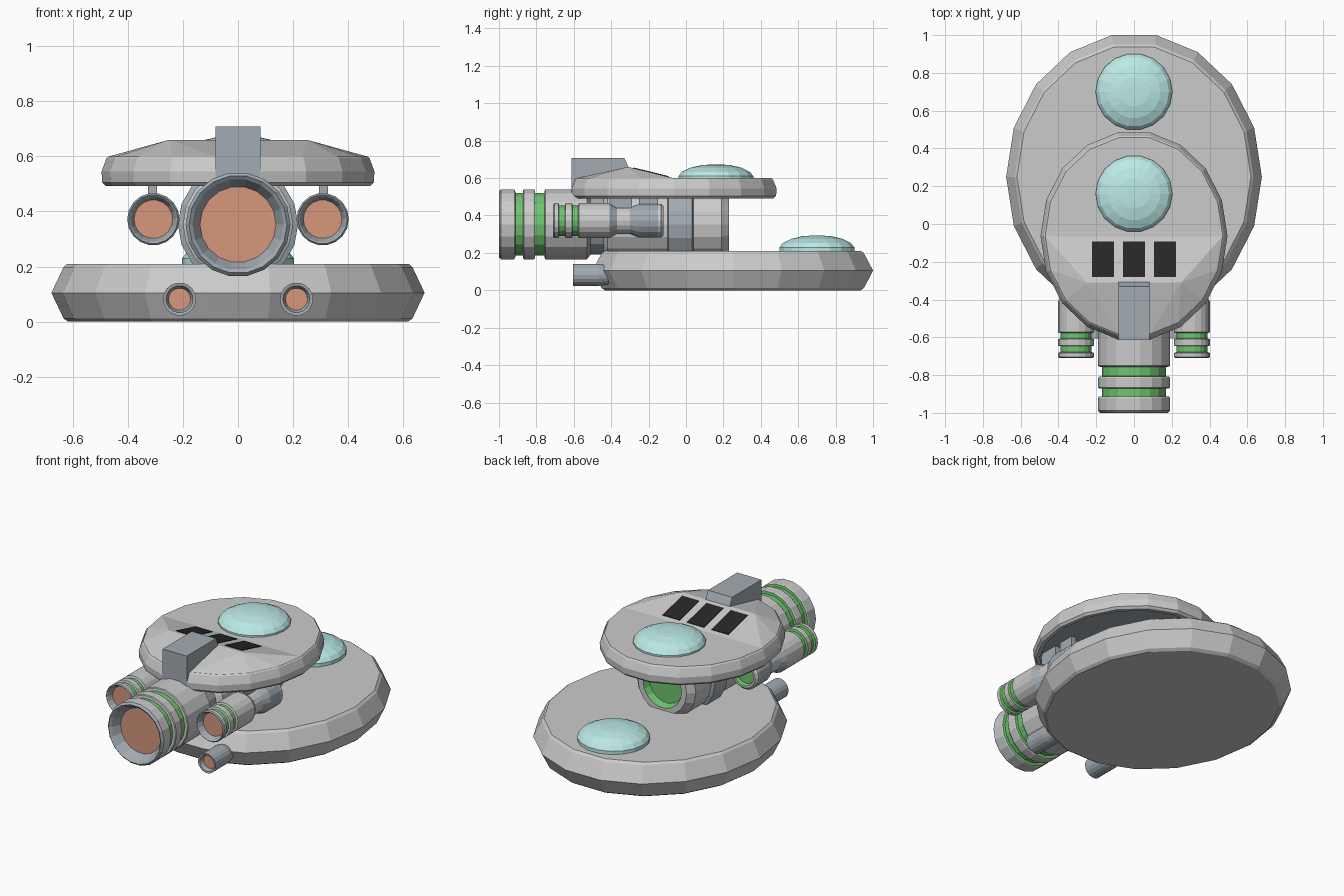
import bpy, bmesh
from math import sin, cos, pi
from mathutils import Matrix, Vector

if "Cube" in bpy.data.objects:
    bpy.data.objects.remove(bpy.data.objects["Cube"])

COLOURS = {
    "slate": (0.36, 0.41, 0.45, 1), "green": (0.16, 0.55, 0.16, 1),
    "red": (0.68, 0.31, 0.20, 1), "teal": (0.50, 0.82, 0.79, 1),
    "black": (0.02, 0.02, 0.02, 1), "grey": (0.62, 0.65, 0.64, 1),
}
MATS = {}


def material(name):
    if name not in MATS:
        MATS[name] = bpy.data.materials.new(name)
        MATS[name].diffuse_color = COLOURS[name]
    return MATS[name]


def finish(bm, name, colours):
    bmesh.ops.recalc_face_normals(bm, faces=bm.faces)
    me = bpy.data.meshes.new(name)
    bm.to_mesh(me)
    bm.free()
    for c in colours:
        me.materials.append(material(c))
    ob = bpy.data.objects.new(name, me)
    bpy.context.collection.objects.link(ob)
    return ob


def lathe(name, prof, loc, along_y=False, sx=1, sy=1, n=18):
    """Revolve (radius, height, colour of the band ending here) points."""
    bm = bmesh.new()
    used = list(dict.fromkeys(p[2] for p in prof))
    rings = []
    for r, h, _ in prof:
        angles = [(k + 0.5) * 2 * pi / n for k in range(n)]
        rings.append([bm.verts.new((sx * r * sin(a), sy * r * cos(a), h)) for a in angles])
    for i in range(len(rings) - 1):
        a, b = rings[i], rings[i + 1]
        for k in range(n):
            j = (k + 1) % n
            bm.faces.new((a[k], a[j], b[j], b[k])).material_index = used.index(prof[i + 1][2])
    bm.faces.new(rings[0]).material_index = used.index(prof[0][2])
    bm.faces.new(rings[-1]).material_index = used.index(prof[-1][2])
    rot = Matrix.Rotation(-pi / 2, 4, 'X') if along_y else Matrix()
    bm.transform(Matrix.Translation(loc) @ rot)
    return finish(bm, name, used)


def hull(name, pts, colours=()):
    bm = bmesh.new()
    for p in pts:
        bm.verts.new(p)
    bmesh.ops.convex_hull(bm, input=bm.verts)
    return finish(bm, name, colours)


def box(name, x0, x1, y0, y1, z0, z1, colour):
    pts = [(x, y, z) for x in (x0, x1) for y in (y0, y1) for z in (z0, z1)]
    return hull(name, pts, [colour])


G, S, N, R = "grey", "slate", "green", "red"

# Lower saucer
lathe("lower_saucer", [(0.91, 0, G), (0.935, 0.012, G), (1, 0.105, G),
                       (0.935, 0.198, G), (0.915, 0.21, G)],
      (0, 0.25, 0), sx=0.677, sy=0.7616)

# Upper saucer with recessed slate underside
lathe("upper_saucer", [(0.90, 0.53, S), (0.93, 0.492, S), (0.97, 0.492, G), (0.995, 0.505, G),
                       (1, 0.545, G), (0.965, 0.592, G), (0.95, 0.6, G)],
      (0, -0.063, 0), sx=0.495, sy=0.556)

# Raised rear deck: half of the saucer top lifted to a ridge
half = [(0.95 * 0.495 * sin(a), -0.063 + 0.95 * 0.556 * cos(a), 0.599)
        for a in [pi / 2 + k * pi / 9 for k in range(10)]]
hull("rear_deck", half + [(-0.25, -0.31, 0.66), (0.25, -0.31, 0.66)], [G])

# Black vent panels lying on the ramp
for i in (-1, 0, 1):
    pts = []
    for x in (-0.058, 0.058):
        for y in (-0.093, -0.28):
            z = 0.599 + (-0.063 - y) * 0.247
            pts += [(x + i * 0.165, y, z + 0.004), (x + i * 0.165, y, z - 0.01)]
    hull("vent_panel", pts, ["black"])

# Rear housing on top of the deck
side = [(-0.613, 0.51), (-0.613, 0.708), (-0.33, 0.708), (-0.308, 0.66), (-0.308, 0.6), (-0.55, 0.51)]
hull("rear_housing", [(x, y, z) for x in (-0.082, 0.082) for y, z in side], [S])

# Canopy domes
dome = [(0.203, 0, "teal"), (0.203, 0.022, "teal"), (0.185, 0.045, "teal"),
        (0.14, 0.067, "teal"), (0.08, 0.081, "teal"), (0.04, 0.084, "teal")]
lathe("lower_dome", dome, (0, 0.7, 0.208))
lathe("upper_dome", dome, (0, 0.16, 0.588))

# Main engine, from exhaust disc to forward intake
lathe("main_engine", [
    (0.138, -0.94, R), (0.165, -0.99, S), (0.178, -1.0, S), (0.19, -0.988, S),
    (0.19, -0.92, G), (0.186, -0.914, G), (0.17, -0.912, N), (0.17, -0.872, N),
    (0.186, -0.87, G), (0.19, -0.865, G), (0.19, -0.815, G), (0.186, -0.808, G),
    (0.17, -0.806, N), (0.17, -0.757, N), (0.186, -0.755, G), (0.19, -0.75, G),
    (0.19, -0.53, G), (0.165, -0.51, S), (0.165, -0.44, S), (0.2, -0.42, G),
    (0.2, -0.1, G), (0.218, -0.093, S), (0.218, 0.032, S), (0.2, 0.04, S),
    (0.2, 0.19, G), (0.165, 0.23, G), (0.13, 0.23, G), (0.115, 0.19, N)],
    (0, 0, 0.353), along_y=True)

for s in (-1, 1):
    # Side engines
    lathe("side_engine", [
        (0.07, -0.675, R), (0.083, -0.705, S), (0.089, -0.71, S), (0.095, -0.704, S),
        (0.095, -0.682, G), (0.083, -0.678, N), (0.083, -0.647, N), (0.095, -0.644, G),
        (0.095, -0.61, G), (0.083, -0.606, N), (0.083, -0.577, N), (0.095, -0.573, G),
        (0.095, -0.41, G), (0.072, -0.37, S), (0.072, -0.3, G), (0.092, -0.25, S),
        (0.092, -0.15, S), (0.092, -0.135, G), (0.078, -0.12, G), (0.065, -0.12, G),
        (0.058, -0.14, N)],
        (s * 0.307, 0, 0.372), along_y=True)
    # Struts holding each side engine under the upper saucer
    for y0, y1 in ((-0.41, -0.29), (-0.25, -0.15)):
        box("engine_strut", s * 0.31 - 0.016, s * 0.31 + 0.016, y0, y1, 0.43, 0.54, S)
    # Small lower thrusters
    lathe("lower_thruster", [
        (0.04, -0.58, R), (0.049, -0.603, S), (0.06, -0.605, S), (0.06, -0.47, S),
        (0.045, -0.38, S)], (s * 0.212, 0, 0.082), along_y=True)

for m in bpy.data.materials:
    if m.users and not m.is_grease_pencil:
        m.use_nodes = True
        m.node_tree.nodes["Principled BSDF"].inputs["Base Color"].default_value = m.diffuse_color
